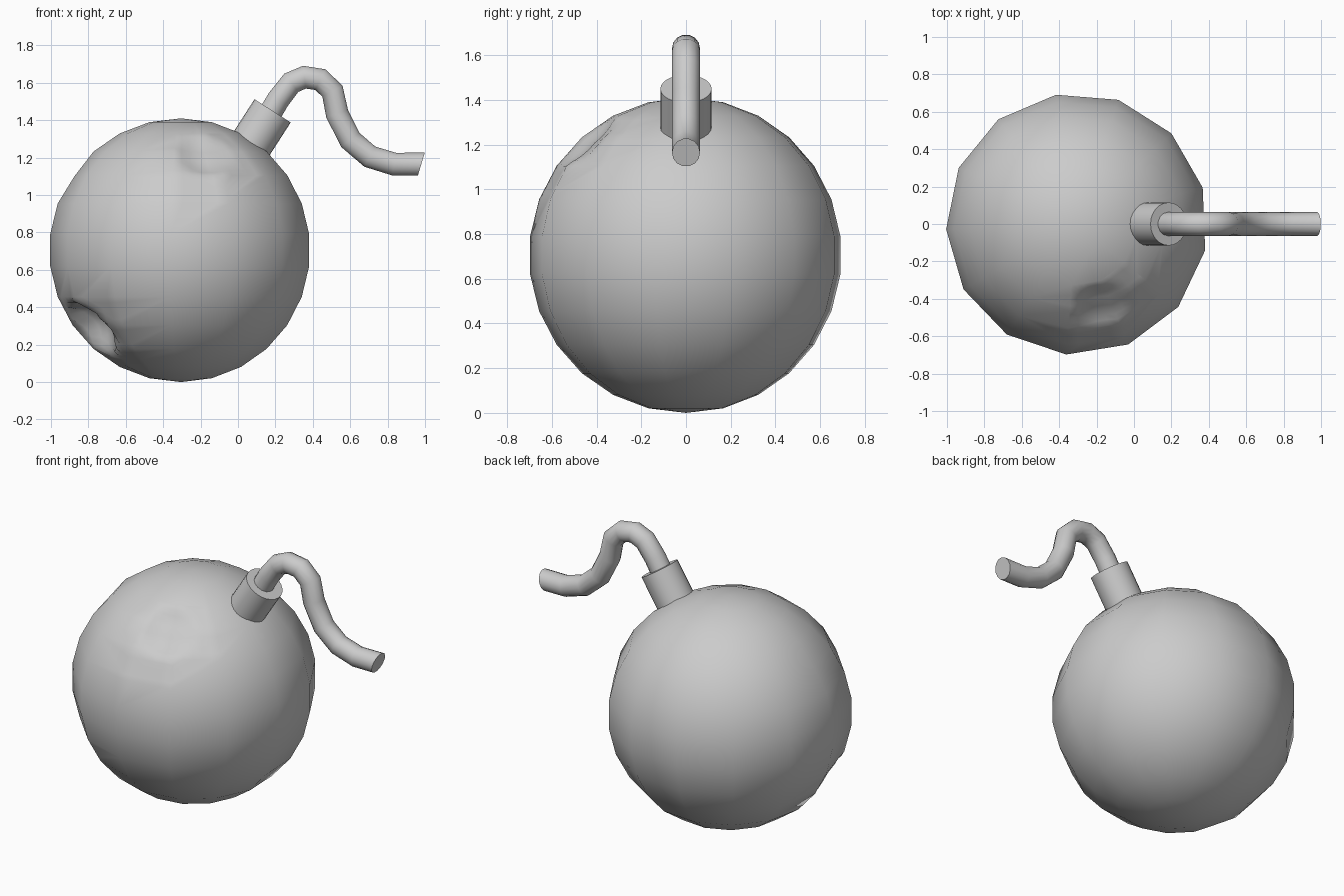
import bpy, bmesh, math
from mathutils import Vector, Matrix

if "Cube" in bpy.data.objects:
    bpy.data.objects.remove(bpy.data.objects["Cube"])

CENTER = Vector((-0.305, 0, 0.705))
RADIUS = 0.705


def link_mesh(name, bm):
    mesh = bpy.data.meshes.new(name)
    bm.to_mesh(mesh)
    bm.free()
    obj = bpy.data.objects.new(name, mesh)
    bpy.context.collection.objects.link(obj)
    return obj


def smooth(obj, angle):
    bpy.ops.object.select_all(action='DESELECT')
    obj.select_set(True)
    bpy.context.view_layer.objects.active = obj
    bpy.ops.object.shade_smooth_by_angle(angle=math.radians(angle))


def dent(bm, point, size, depth):
    """Refine the faces around a point and push them inward."""
    point = Vector(point)
    faces = [f for f in bm.faces
             if (f.calc_center_median() - point).length < size * 1.5]
    edges = list({e for f in faces for e in f.edges})
    bmesh.ops.subdivide_edges(bm, edges=edges, cuts=4, use_grid_fill=True)
    inward = (CENTER - point).normalized()
    for v in bm.verts:
        t = (v.co - point).length / size
        if t < 1:
            v.co += inward * depth * (1 - t * t)


# Round body: low-poly ball with battle dents
bm = bmesh.new()
bmesh.ops.create_uvsphere(
    bm, u_segments=13, v_segments=13, radius=RADIUS,
    matrix=Matrix.Translation(CENTER) @ Matrix.Rotation(math.radians(9.2), 4, 'Z'))
dent(bm, (-0.18, -0.43, 1.20), 0.16, 0.04)
dent(bm, (-0.79, -0.22, 0.28), 0.18, 0.13)
dent(bm, (-0.87, 0.03, 1.11), 0.07, 0.03)
body = link_mesh("bomb_body", bm)
for poly in body.data.polygons:
    poly.use_smooth = True

# Fuse socket: tilted short cylinder
axis = Vector((0.54, 0, 0.84)).normalized()
top, length = Vector((0.185, 0, 1.45)), 0.3
bm = bmesh.new()
bmesh.ops.create_cone(
    bm, cap_ends=True, segments=24, radius1=0.115, radius2=0.115, depth=length,
    matrix=Matrix.Translation(top - axis * length / 2)
    @ axis.to_track_quat('Z', 'Y').to_matrix().to_4x4())
smooth(link_mesh("fuse_socket", bm), 35)

# Fuse: bent cord swept along a path
path = [(0.15, 1.40), (0.215, 1.51), (0.285, 1.60), (0.355, 1.63), (0.44, 1.617),
        (0.505, 1.555), (0.53, 1.435), (0.60, 1.295), (0.705, 1.205),
        (0.835, 1.165), (0.98, 1.165)]
curve = bpy.data.curves.new("fuse_path", 'CURVE')
curve.dimensions = '3D'
curve.bevel_depth = 0.063
curve.bevel_resolution = 5
curve.use_fill_caps = True
spline = curve.splines.new('POLY')
spline.points.add(len(path) - 1)
for p, (x, z) in zip(spline.points, path):
    p.co = (x, 0, z, 1)
fuse = bpy.data.objects.new("fuse", curve)
bpy.context.collection.objects.link(fuse)
bpy.context.view_layer.objects.active = fuse
fuse.select_set(True)
bpy.ops.object.select_all(action='DESELECT')
fuse.select_set(True)
bpy.ops.object.convert(target='MESH')
fuse = bpy.context.view_layer.objects.active
# Slanted cut at the free end
for v in fuse.data.vertices:
    if v.co.x > 0.93:
        v.co.x += 0.3 * (v.co.z - 1.165)
smooth(fuse, 50)
